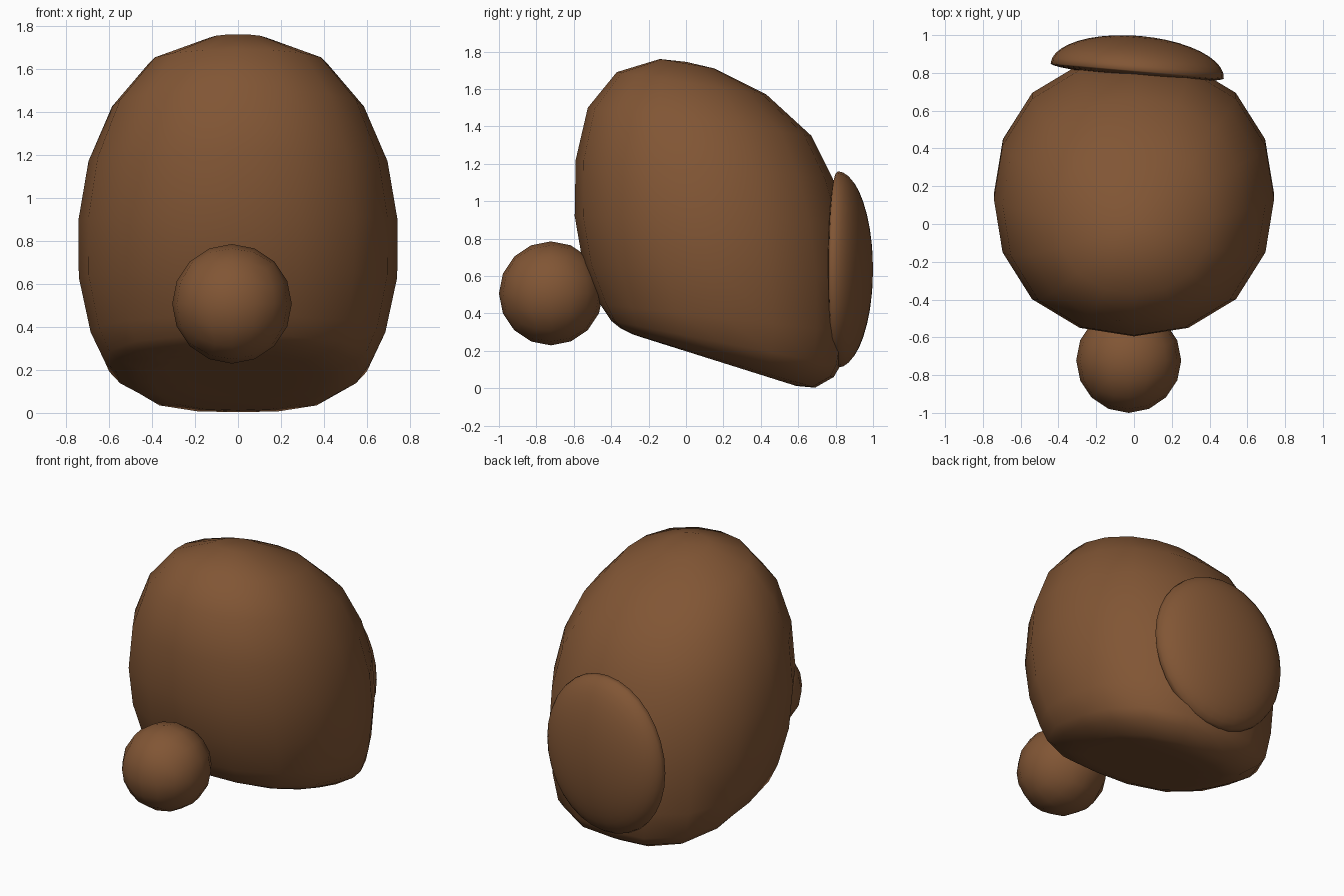
import bpy, bmesh
from math import sin, cos, tan, pi
from mathutils import Matrix, Vector

if "Cube" in bpy.data.objects:
    bpy.data.objects.remove(bpy.data.objects["Cube"])

brown = bpy.data.materials.new("brown")
brown.diffuse_color = (0.22, 0.092, 0.035, 1)
brown.use_nodes = True
brown.node_tree.nodes["Principled BSDF"].inputs["Base Color"].default_value = brown.diffuse_color


def finish(name, bm):
    bmesh.ops.recalc_face_normals(bm, faces=bm.faces)
    for f in bm.faces:
        f.smooth = True
    mesh = bpy.data.meshes.new(name)
    bm.to_mesh(mesh)
    bm.free()
    mesh.materials.append(brown)
    ob = bpy.data.objects.new(name, mesh)
    bpy.context.collection.objects.link(ob)
    return ob


# Body: tilted rings (front y, front z, back y, back z, half width, corner bulge)
rings = [
    (-0.14, 1.76, 0.15, 1.71, 0.14, 0.03),
    (-0.37, 1.69, 0.43, 1.57, 0.41, 0.03),
    (-0.525, 1.50, 0.67, 1.35, 0.585, 0.03),
    (-0.59, 1.22, 0.785, 1.12, 0.695, 0.03),
    (-0.595, 0.92, 0.86, 0.87, 0.742, 0.03),
    (-0.55, 0.66, 0.89, 0.60, 0.74, 0.03),
    (-0.46, 0.45, 0.87, 0.30, 0.685, 0.05),
    (-0.40, 0.36, 0.825, 0.12, 0.62, 0.09),
    (-0.35, 0.32, 0.79, 0.06, 0.565, 0.10),
    (-0.29, 0.29, 0.69, 0.003, 0.47, 0.10),
    (-0.23, 0.27, 0.59, 0.012, 0.39, 0.08),
    (-0.10, 0.23, 0.40, 0.075, 0.24, 0.05),
]
SEG = 16
bm = bmesh.new()
loops = []
for fy, fz, by, bz, w, bulge in rings:
    loop = []
    for i in range(SEG):
        a = 2 * pi * i / SEG
        k = 1 + bulge * sin(2 * a) ** 2
        t = -cos(a) * k
        loop.append(bm.verts.new((w * sin(a) * k,
                                  (fy + by) / 2 + t * (by - fy) / 2,
                                  (fz + bz) / 2 + t * (bz - fz) / 2)))
    loops.append(loop)
for a, b in zip(loops, loops[1:]):
    for i in range(SEG):
        j = (i + 1) % SEG
        bm.faces.new((a[i], a[j], b[j], b[i]))
for loop, pole in ((loops[0], (0, 0.0, 1.745)), (loops[-1], (0, 0.15, 0.153))):
    c = bm.verts.new(pole)
    for i in range(SEG):
        bm.faces.new((loop[i], loop[(i + 1) % SEG], c))
finish("body", bm)

# Front ball: a cube subdivided and rounded into a sphere
bm = bmesh.new()
bmesh.ops.create_cube(bm, size=2)
bmesh.ops.subdivide_edges(bm, edges=bm.edges[:], cuts=3, use_grid_fill=True)
for v in bm.verts:
    v.co = Vector([tan(c * pi / 4) for c in v.co]).normalized() * 0.278
ball = finish("front_ball", bm)
ball.location = (-0.028, -0.722, 0.507)

# Back pad: domed oval with a nearly flat inner side, turned slightly
bm = bmesh.new()
bmesh.ops.create_uvsphere(bm, u_segments=32, v_segments=20, radius=1)
bmesh.ops.rotate(bm, verts=bm.verts, matrix=Matrix.Rotation(pi / 2, 3, 'X'))
for v in bm.verts:
    x, y, z = v.co
    v.co = (0.46 * x, y * (0.185 if y > 0 else 0.035), 0.525 * z)
pad = finish("back_pad", bm)
pad.location = (0.017, 0.811, 0.635)
pad.rotation_euler.z = -0.087
